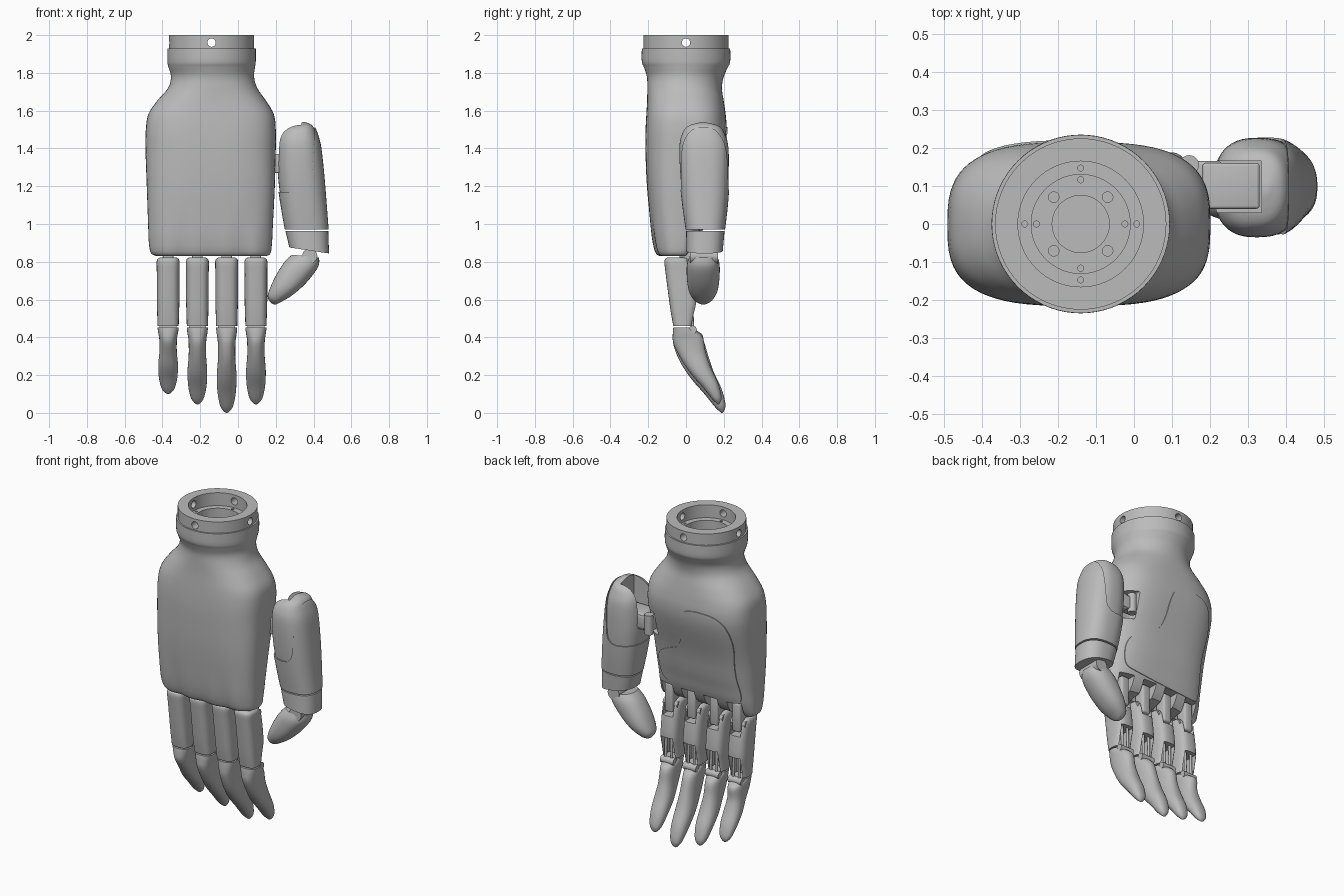
import bpy, bmesh, math
from mathutils import Vector, Matrix

if "Cube" in bpy.data.objects:
    bpy.data.objects.remove(bpy.data.objects["Cube"])

grey = bpy.data.materials.new("plain grey")
grey.use_nodes = True
grey.diffuse_color = (0.5, 0.5, 0.5, 1)
grey.node_tree.nodes["Principled BSDF"].inputs["Base Color"].default_value = (0.5, 0.5, 0.5, 1)
parts = []


def finish(name, bm):
    bmesh.ops.recalc_face_normals(bm, faces=bm.faces)
    mesh = bpy.data.meshes.new(name)
    bm.to_mesh(mesh)
    bm.free()
    mesh.materials.append(grey)
    obj = bpy.data.objects.new(name, mesh)
    bpy.context.collection.objects.link(obj)
    parts.append(obj)
    return obj


def spline(rows, steps):
    """Catmull-Rom interpolation through rows of numbers."""
    out = []
    for i in range(len(rows) - 1):
        a, b, c, d = (rows[min(max(i + k, 0), len(rows) - 1)] for k in (-1, 0, 1, 2))
        for s in range(steps):
            t = s / steps
            out.append([q + t / 2 * (r - p + t * (2 * p - 5 * q + 4 * r - u + t * (3 * (q - r) + u - p)))
                        for p, q, r, u in zip(a, b, c, d)])
    return out + [rows[-1]]


def loft(name, sections, n=48, steps=4, power=2.5, grow=0, shift=0, warp=None):
    """Skin rounded sections (z, x0, x1, y0, y1, x tilt, y tilt, power)."""
    rows = [list(s) + [0, 0, power][len(s) - 5:] for s in sections]
    bm = bmesh.new()
    rings = []
    for z, x0, x1, y0, y1, tx, ty, e in spline(rows, steps):
        ring = []
        for i in range(n):
            a = math.tau * i / n
            c, s = (math.copysign(abs(f(a)) ** (2 / e), f(a)) for f in (math.cos, math.sin))
            dx, dy = c * ((x1 - x0) / 2 + grow), s * ((y1 - y0) / 2 + grow)
            co = Vector(((x0 + x1) / 2 + dx + shift, (y0 + y1) / 2 + dy, z + tx * dx + ty * dy))
            ring.append(bm.verts.new(warp(co) if warp else co))
        rings.append(ring)
    for a, b in zip(rings, rings[1:]):
        for i in range(n):
            bm.faces.new((a[i], a[(i + 1) % n], b[(i + 1) % n], b[i]))
    bm.faces.new(rings[0])
    bm.faces.new(rings[-1])
    return finish(name, bm)


def box(name, lo, hi, bevel=0.008):
    bm = bmesh.new()
    bmesh.ops.create_cube(bm, size=1)
    lo, hi = Vector(lo), Vector(hi)
    for v in bm.verts:
        v.co = (lo + hi) / 2 + v.co * (hi - lo)
    if bevel:
        bmesh.ops.bevel(bm, geom=bm.edges[:], offset=bevel, segments=3, affect='EDGES', profile=0.5)
    return finish(name, bm)


def rod(name, a, b, r, n=20):
    a, b = Vector(a), Vector(b)
    bm = bmesh.new()
    turn = (b - a).to_track_quat('Z', 'Y').to_matrix().to_4x4()
    bmesh.ops.create_cone(bm, cap_ends=True, segments=n, radius1=r, radius2=r, depth=(b - a).length,
                          matrix=Matrix.Translation((a + b) / 2) @ turn)
    return finish(name, bm)


def cut(obj, cutter, operation='DIFFERENCE'):
    mod = obj.modifiers.new("cut", 'BOOLEAN')
    mod.object, mod.operation, mod.solver = cutter, operation, 'EXACT'
    bpy.context.view_layer.objects.active = obj
    bpy.ops.object.modifier_apply(modifier=mod.name)
    parts.remove(cutter)
    bpy.data.objects.remove(cutter)


finger_x = [-0.37, -0.215, -0.06, 0.095]
tips = [0.1, 0.045, 0, 0.045]

# Palm: round wrist flowing into a broad flat body
palm_sections = [
    (0.83, -.43, .15, -.135, .03, 0, 0, 3), (0.845, -.46, .172, -.155, .055, 0, 0, 3),
    (0.9, -.472, .18, -.172, .08, 0, 0, 3), (1.0, -.476, .185, -.187, .1, 0, 0, 3),
    (1.2, -.483, .195, -.207, .14, 0, 0, 3), (1.4, -.49, .2, -.215, .2, 0, 0, 3),
    (1.5, -.488, .2, -.214, .215, 0, 0, 3), (1.58, -.475, .19, -.21, .21, 0, 0, 2.8),
    (1.65, -.43, .15, -.206, .2, 0, 0, 2.5), (1.72, -.37, .102, -.205, .19, 0, 0, 2.2),
    (1.78, -.355, .085, -.207, .2, 0, 0, 2), (1.83, -.368, .09, -.223, .222, 0, 0, 2),
    (1.86, -.374, .094, -.234, .234, 0, 0, 2), (1.93, -.374, .094, -.234, .234, 0, 0, 2)]


def palm_warp(co):
    """Slope the underside up to the back and scallop the knuckles."""
    low = max(0, 1 - (co.z - 0.83) / 0.25)
    if co.y < 0:
        co.y -= low * 0.006 * math.cos(math.tau * (co.x - finger_x[0]) / 0.155)
    elif co.z < 1.08:
        co.z += co.y * 0.9 * low
    return co


palm = loft("palm", palm_sections, n=72, warp=palm_warp)
cut(palm, rod("wrist_cavity", (-.14, 0, 1.8), (-.14, 0, 2.1), 0.19, 48))
for x in finger_x:
    cut(palm, box("knuckle_socket", (x - .045, -.04, .7), (x + .045, .2, .93), 0))
cut(palm, box("thumb_socket", (.1, .09, 1.25), (.3, .3, 1.41), 0.01))

# Palm cover panel
outline = [(-.2, 1.52), (-.38, 1.5), (-.43, 1.35), (-.4, 1.15), (-.43, .95), (-.38, .92),
           (.08, .95), (.13, 1.0), (.13, 1.14), (.02, 1.2), (-.08, 1.24), (-.1, 1.48)]
for _ in range(3):
    outline = [tuple(p + (q - p) * t for p, q in zip(a, b))
               for a, b in zip(outline, outline[1:] + outline[:1]) for t in (0.25, 0.75)]
bm = bmesh.new()
face = bm.faces.new([bm.verts.new((x, 0.02, z)) for x, z in outline])
side = bmesh.ops.extrude_face_region(bm, geom=[face])
bmesh.ops.translate(bm, vec=(0, 0.4, 0), verts=[g for g in side["geom"] if isinstance(g, bmesh.types.BMVert)])
prism = finish("panel_outline", bm)
panel = loft("palm_panel", palm_sections, n=72, grow=0.005, warp=palm_warp)
cut(panel, prism, 'INTERSECT')

# Wrist coupling with stepped bore and screw holes
profile = [(.2, 1.79), (.2, 1.93), (.225, 1.93), (.225, 2), (.165, 2), (.165, 1.92),
           (.13, 1.92), (.13, 1.85), (.075, 1.85), (.075, 1.835)]
coupling = loft("wrist_coupling", [(z, -.14 - r, -.14 + r, -r, r) for r, z in profile], n=64, steps=1, power=2)
for axis in (Vector((1, 0, 0)), Vector((0, 1, 0))):
    mid = Vector((-.14, 0, 1.96))
    cut(coupling, rod("side_hole", mid - axis * .3, mid + axis * .3, 0.022))
for k in range(4):
    for r, turn, top, size in ((.147, 0, 1.92, .008), (.116, 0, 1.85, .008), (.1, .5, 1.85, .014)):
        a = (k + turn) * math.pi / 2
        p = Vector((-.14 + r * math.cos(a), r * math.sin(a), top))
        cut(coupling, rod("screw_hole", p - Vector((0, 0, .03)), p + Vector((0, 0, .03)), size, 12))

# Fingers: hollow-backed lower link, hinge, push rods and bent tip
w = 0.06
link = [(.822, -.045, .045, -.1, .0), (.805, -w, w, -.114, .02), (.74, -w, w, -.108, .045),
        (.6, -w, w, -.09, .062), (.53, -.058, .058, -.08, .05), (.46, -.056, .056, -.067, .035)]
tip = [(.452, -.056, .056, -.067, .03, 0, 0), (.42, -.053, .053, -.07, .06, 0, .1),
       (.375, -.047, .047, -.066, .09, 0, .2), (.29, -.046, .046, -.031, .115, 0, .27),
       (.2, -.052, .052, .029, .145, 0, .35), (.115, -.049, .049, .099, .187, 0, .35),
       (.045, -.036, .036, .152, .207, 0, .4), (.014, -.018, .018, .178, .204, 0, .4),
       (.002, -.003, .003, .188, .192, 0, .4)]
for x, end, label in zip(finger_x, tips, ("little", "ring", "middle", "index")):
    lower = loft(label + "_finger_link", link, n=32, power=3, shift=x)
    cut(lower, box("knuckle_slot", (x - .034, -.045, .72), (x + .034, .2, .9), 0))
    cut(lower, box("rod_slot", (x - .04, -.03, .4), (x + .04, .2, .59), 0))
    s = (.452 - end) / .45
    loft(label + "_finger_tip", [(.452 - (.452 - r[0]) * s,) + r[1:3]
                                 + tuple(y * (s if r[0] < .3 else 1) for y in r[3:5]) + r[5:]
                                 for r in tip], n=32, power=2.3, shift=x)
    box(label + "_knuckle_block", (x - .028, -.035, .74), (x + .028, .04, .92), .012)
    rod(label + "_knuckle_pin", (x - .05, .0, .785), (x + .05, .0, .785), .022)
    rod(label + "_middle_hinge", (x - .045, .035, .44), (x + .045, .035, .44), .022)
    for d in (-.02, .02):
        rod(label + "_push_rod", (x + d, .03, .62), (x + d, .035, .43), .008, 12)

# Thumb base: inner core with an outer shell cut away on the palm side
thumb = [(.86, .27, .484, .0, .197, -.15), (.97, .248, .48, -.002, .207, 0), (1.1, .225, .47, -.02, .222, 0),
         (1.25, .205, .458, -.036, .232, 0), (1.4, .202, .442, -.042, .232, 0), (1.47, .215, .425, -.03, .215, 0),
         (1.515, .25, .4, .0, .185, .1), (1.535, .29, .37, .05, .13, .1)]
thumb[-1] = (1.538, .31, .36, .07, .11, .1)
core = loft("thumb_core", thumb[1:], grow=-.007)
shell = loft("thumb_shell", thumb[1:])
window = box("shell_window", (-.2, -.3, 1.18), (.315, .4, 1.9), .06)
window.rotation_euler.y = 0.06
bpy.context.view_layer.update()
cut(shell, window)
for part in (core, shell):
    cut(part, box("bracket_notch", (.1, .03, 1.33), (.335, .165, 1.7), 0))
loft("thumb_collar", [thumb[0], (.962, .249, .48, -.001, .206, 0)], steps=3, grow=-.002)

# Thumb bracket to the palm
box("thumb_bracket", (.18, .04, 1.27), (.33, .16, 1.37))
box("bracket_arm", (.12, .1, 1.28), (.23, .165, 1.36))
rod("bracket_pin", (.145, .155, 1.26), (.145, .155, 1.38), .026)

# Thumb tip with its hinge
loft("thumb_tip", [(.83, .285, .43, .02, .165, -.1), (.785, .247, .423, .005, .178, -.17),
                   (.712, .205, .361, .005, .177, -.3), (.648, .174, .29, .015, .167, -.4),
                   (.603, .157, .225, .04, .142, -.5), (.582, .168, .2, .07, .112, -.5),
                   (.577, .18, .188, .086, .096, -.5)], n=36, power=2.3)
rod("thumb_hinge", (.38, .02, .83), (.38, .17, .83), .04)

bpy.ops.object.select_all(action='DESELECT')
for obj in parts:
    obj.select_set(True)
bpy.context.view_layer.objects.active = palm
bpy.ops.object.shade_smooth_by_angle(angle=math.radians(35))
